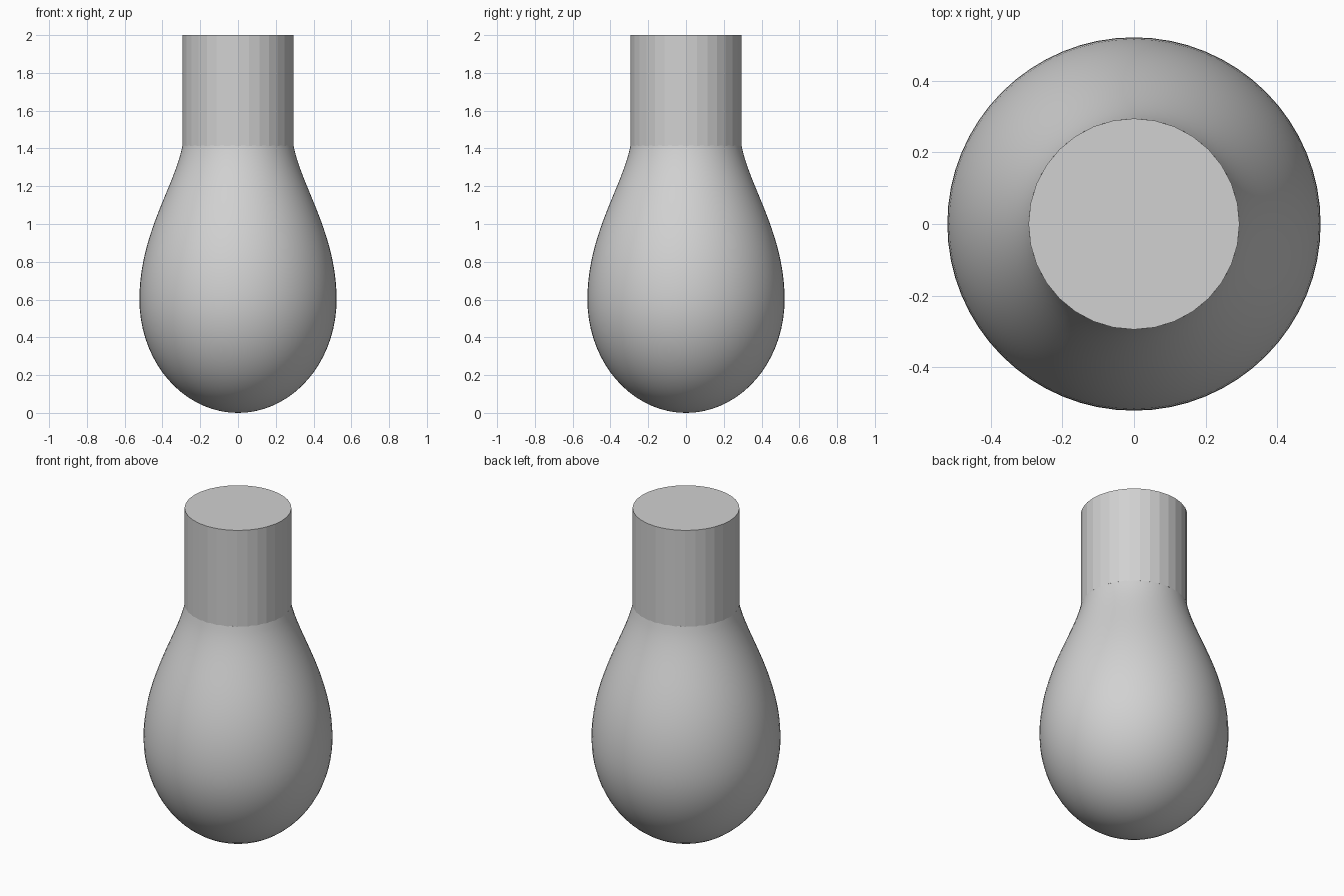
import bpy, bmesh, math

if "Cube" in bpy.data.objects:
    bpy.data.objects.remove(bpy.data.objects["Cube"])

grey = bpy.data.materials.new("plain_grey")
grey.diffuse_color = (0.64, 0.64, 0.64, 1)
grey.use_nodes = True
grey.node_tree.nodes["Principled BSDF"].inputs["Base Color"].default_value = grey.diffuse_color


def lathe(name, profile, sides, smooth):
    """Spin an (r, z) profile around z; r = 0 ends become poles, open ends are capped."""
    bm = bmesh.new()
    rings = []
    for r, z in profile:
        if r == 0:
            rings.append([bm.verts.new((0, 0, z))] * sides)
        else:
            angles = [2 * math.pi * i / sides for i in range(sides)]
            rings.append([bm.verts.new((r * math.cos(a), r * math.sin(a), z)) for a in angles])
    for low, high in zip(rings, rings[1:]):
        for i in range(sides):
            j = (i + 1) % sides
            corners = dict.fromkeys((low[i], low[j], high[j], high[i]))
            bm.faces.new(list(corners)).smooth = smooth
    if profile[0][0]:
        bm.faces.new(rings[0][::-1])
    if profile[-1][0]:
        bm.faces.new(rings[-1])
    mesh = bpy.data.meshes.new(name)
    bm.to_mesh(mesh)
    bm.free()
    mesh.materials.append(grey)
    obj = bpy.data.objects.new(name, mesh)
    bpy.context.collection.objects.link(obj)
    return obj


def bezier(p, t):
    u = 1 - t
    w = (u ** 3, 3 * u * u * t, 3 * u * t * t, t ** 3)
    return tuple(sum(k * q[i] for k, q in zip(w, p)) for i in (0, 1))


# Bulb: half ellipse below the widest ring, S-curve up to the neck
R, Z = 0.522, 0.6
steps = 18
profile = [(0, 0)]
for i in range(1, steps):
    a = math.pi / 2 * i / steps
    profile.append((R * math.sin(a), Z - Z * math.cos(a)))
curve = [(R, Z), (R, 0.95), (0.335, 1.2), (0.294, 1.415)]
profile += [bezier(curve, i / 20) for i in range(21)]
lathe("bulb", profile, 64, True)

# Neck: flat-sided cylinder
lathe("neck", [(0.295, 1.413), (0.295, 2.0)], 32, False)
